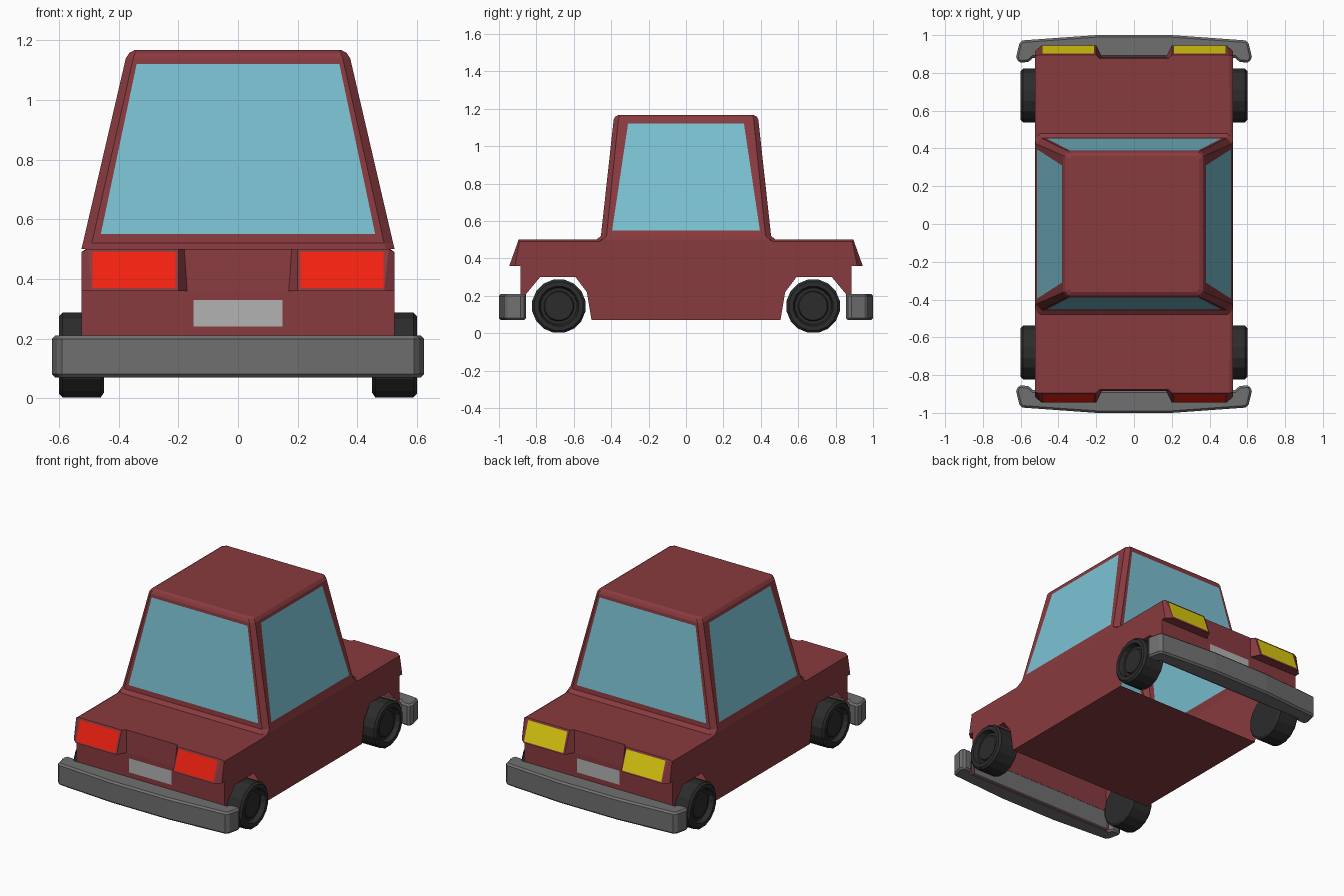
import bpy, bmesh, math
from mathutils import Vector

if "Cube" in bpy.data.objects:
    bpy.data.objects.remove(bpy.data.objects["Cube"])

def material(name, r, g, b):
    m = bpy.data.materials.new(name)
    m.diffuse_color = (r, g, b, 1)
    m.use_nodes = True
    m.node_tree.nodes["Principled BSDF"].inputs["Base Color"].default_value = m.diffuse_color
    return m

RED = material("paint_red", 0.25, 0.043, 0.05)
GLASS = material("window_blue", 0.20, 0.54, 0.65)
TYRE = material("tyre_black", 0.025, 0.025, 0.025)
GREY = material("bumper_grey", 0.16, 0.16, 0.16)
PLATE = material("plate_grey", 0.45, 0.45, 0.45)
LAMP_RED = material("lamp_red", 0.9, 0.015, 0.005)
LAMP_YELLOW = material("lamp_yellow", 0.75, 0.62, 0.005)

ALL = [(1, 1), (-1, 1), (1, -1), (-1, -1)]

def build(name, polys, mats, signs=((1, 1),), centre=None):
    """Make a mesh from polygons (points, material index), reflected by signs."""
    bm = bmesh.new()
    for sx, sy in signs:
        for pts, mi in polys:
            f = bm.faces.new([bm.verts.new((p[0] * sx, p[1] * sy, p[2])) for p in pts])
            f.material_index = mi
    bmesh.ops.remove_doubles(bm, verts=bm.verts[:], dist=0.0005)
    if centre:
        bm.normal_update()
        for f in bm.faces:
            if f.normal.dot(f.calc_center_median() - Vector(centre)) < 0:
                f.normal_flip()
    else:
        bmesh.ops.recalc_face_normals(bm, faces=bm.faces[:])
    me = bpy.data.meshes.new(name)
    bm.to_mesh(me)
    bm.free()
    for m in mats:
        me.materials.append(m)
    ob = bpy.data.objects.new(name, me)
    bpy.context.collection.objects.link(ob)
    return ob

MID = (0, 0, 0.4)
W, END = 0.525, 0.885

# lower body shell: one quarter, open wheel wells, protruding lamp pods
side = [(0, .07), (.505, .07), (.53, .22), (.59, .30), (.78, .30), (.855, .21), (.865, .07),
        (END, .07), (END, .36), (.915, .36), (.89, .49), (.47, .49), (.45, .50), (0, .50)]
pod_in_top, pod_in_bot = (.2, .895, .5), (.2, .945, .36)
pod_out_top, pod_out_bot = (.505, .895, .5), (.49, .945, .36)
rec_top, rec_bot = (.18, .875, .5), (.17, END, .36)
edge_top, edge_bot = (W, .89, .49), (W, .915, .36)
body = [
    [(W, y, z) for y, z in side],
    [(0, 0, .07), (W, 0, .07), (W, .505, .07), (0, .505, .07)],
    [(W, .445, .49), edge_top, pod_out_top, (.51, .445, .5)],
    [(0, .445, .5), (.51, .445, .5), pod_out_top, pod_in_top, rec_top, (0, .875, .5)],
    [(0, .875, .5), rec_top, rec_bot, (0, END, .36)],
    [(0, END, .07), (W, END, .07), (W, END, .36), rec_bot, (0, END, .36)],
    [pod_in_top, pod_in_bot, rec_bot, rec_top],
    [pod_in_top, pod_out_top, pod_out_bot, pod_in_bot],
    [pod_out_top, edge_top, edge_bot, pod_out_bot],
    [pod_in_bot, pod_out_bot, edge_bot, (W, END, .36), rec_bot],
]
build("body_shell", [(p, 0) for p in body], [RED], ALL, MID)

# cabin: stacked chamfered rings, with windows set into the tall band
levels = [(.50, .525, .48, .03), (.52, .52, .455, .03), (1.14, .376, .387, .025),
          (1.158, .364, .378, .02), (1.168, .345, .36, .015)]
rings = [[(hx, 0, z), (hx, hy - c, z), (hx - c, hy, z), (0, hy, z)] for z, hx, hy, c in levels]

def on_plane(axis, across, z):
    """Point on the sloped side (axis 0) or end (axis 1) of the tall band."""
    lo, hi = levels[1], levels[2]
    t = (z - lo[0]) / (hi[0] - lo[0])
    depth = lo[1 + axis] * (1 - t) + hi[1 + axis] * t
    return (depth, across, z) if axis == 0 else (across, depth, z)

cabin = []
for i in range(len(rings) - 1):
    a, b = rings[i], rings[i + 1]
    for j in range(3):
        if i == 1 and j != 1:
            axis = 0 if j == 0 else 1
            mid, out = (0, 1) if axis == 0 else (3, 2)
            wide, narrow = ((.395, .31), (.46, .34))[axis]
            P = [a[mid], a[out], b[out], b[mid]]
            G = [on_plane(axis, u, z) for u, z in
                 ((0, .55), (wide, .55), (narrow, 1.12), (0, 1.12))]
            cabin += [([P[k], P[k + 1], G[k + 1], G[k]], 0) for k in range(3)]
            cabin.append((G, 1))
        else:
            cabin.append(([a[j], a[j + 1], b[j + 1], b[j]], 0))
cabin.append((rings[-1] + [(0, 0, levels[-1][0])], 0))
build("cabin", cabin, [RED, GLASS], ALL, (0, 0, .7))

# lamps and plates at both ends
lamp = [([(.21, .903, .49), (.487, .903, .49), (.487, .946, .37), (.21, .946, .37)], 0)]
plate = [([(-.15, .889, .24), (.15, .889, .24), (.15, .889, .33), (-.15, .889, .33)], 0)]
for end, sy, mat in (("front", -1, LAMP_RED), ("rear", 1, LAMP_YELLOW)):
    build(end + "_lamps", lamp, [mat], [(1, sy), (-1, sy)], MID)
    build(end + "_plate", plate, [PLATE], [(1, sy)], MID)

# bumpers: curved plan outline, extruded and bevelled
half = [(.2, 1.0), (.59, .972), (.607, .955), (.624, .885), (.612, .855), (.56, .857), (.535, .88)]
plan = half + [(-x, y) for x, y in reversed(half)]
n = len(plan)
bumper = [([(x, y, z) for x, y in plan], 0) for z in (.07, .21)]
for i in range(n):
    p, q = plan[i], plan[(i + 1) % n]
    bumper.append(([(*p, .07), (*q, .07), (*q, .21), (*p, .21)], 0))
for end, sy in (("front", -1), ("rear", 1)):
    ob = build(end + "_bumper", bumper, [GREY], [(1, sy)])
    bev = ob.modifiers.new("soft_edges", 'BEVEL')
    bev.width = 0.011
    bev.segments = 1
    bev.limit_method = 'ANGLE'
    bev.angle_limit = math.radians(50)

# wheels: lathe profile (x, radius) with recessed rim
profile = [(.45, .13), (.46, .145), (.588, .145), (.6, .132), (.6, .108),
           (.57, .098), (.57, .082), (.58, .076)]
N = 16

def ring(x, r):
    return [(x, .68 + r * math.sin(math.tau * (k + .5) / N),
             .145 + r * math.cos(math.tau * (k + .5) / N)) for k in range(N)]

loops = [ring(x, r) for x, r in profile]
wheel = [(loops[0], 0), (loops[-1], 0)]
for a, b in zip(loops, loops[1:]):
    wheel += [([a[k], a[(k + 1) % N], b[(k + 1) % N], b[k]], 0) for k in range(N)]
for sx, sy in ALL:
    name = ("front" if sy < 0 else "rear") + ("_right" if sx > 0 else "_left") + "_wheel"
    build(name, wheel, [TYRE], [(sx, sy)])
